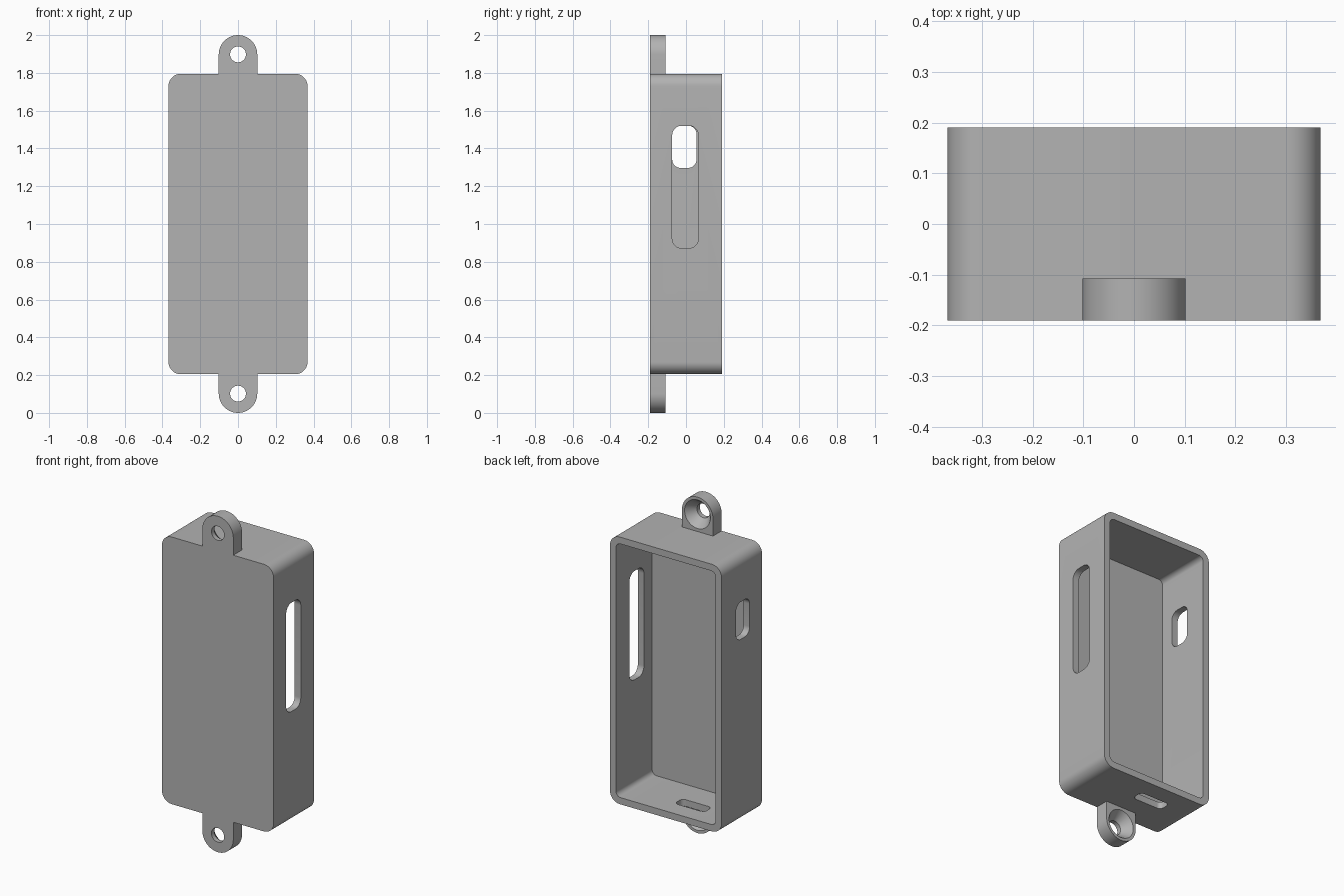
import bpy
import bmesh
from math import cos, sin, pi, radians

cube = bpy.data.objects.get("Cube")
if cube:
    bpy.data.objects.remove(cube, do_unlink=True)

grey = bpy.data.materials.new("light grey plastic")
grey.use_nodes = True
colour = (0.45, 0.45, 0.45, 1)
grey.diffuse_color = colour
grey.node_tree.nodes["Principled BSDF"].inputs["Base Color"].default_value = colour


def arc(cu, cv, r, start, end, n):
    angles = [start + (end - start) * i / n for i in range(n + 1)]
    return [(cu + r * cos(a), cv + r * sin(a)) for a in angles]


def circle(cu, cv, r):
    return arc(cu, cv, r, 0, 2 * pi, 48)[:-1]


def rounded_rect(u0, u1, v0, v1, r):
    corners = [(u1 - r, v1 - r), (u0 + r, v1 - r), (u0 + r, v0 + r), (u1 - r, v0 + r)]
    points = []
    for i, (u, v) in enumerate(corners):
        points += arc(u, v, r, i * pi / 2, (i + 1) * pi / 2, 10)
    return points


def loft(name, axis, rings):
    """Solid through rings of (profile, depth), with depth along the axis."""
    place = {"x": lambda u, v, d: (d, u, v),
             "y": lambda u, v, d: (u, d, v),
             "z": lambda u, v, d: (u, v, d)}[axis]
    bm = bmesh.new()
    loops = [[bm.verts.new(place(u, v, d)) for u, v in pts] for pts, d in rings]
    n = len(loops[0])
    for a, b in zip(loops, loops[1:]):
        for i in range(n):
            j = (i + 1) % n
            bm.faces.new((a[i], a[j], b[j], b[i]))
    bm.faces.new(loops[0])
    bm.faces.new(loops[-1])
    bmesh.ops.recalc_face_normals(bm, faces=bm.faces)
    mesh = bpy.data.meshes.new(name)
    bm.to_mesh(mesh)
    bm.free()
    mesh.materials.append(grey)
    obj = bpy.data.objects.new(name, mesh)
    bpy.context.collection.objects.link(obj)
    return obj


def prism(name, axis, profile, d0, d1):
    return loft(name, axis, [(profile, d0), (profile, d1)])


def activate(obj):
    bpy.ops.object.select_all(action="DESELECT")
    obj.select_set(True)
    bpy.context.view_layer.objects.active = obj


def cut(obj, cutter):
    cutter.hide_render = True
    mod = obj.modifiers.new("cut", "BOOLEAN")
    mod.operation = "DIFFERENCE"
    mod.solver = "EXACT"
    mod.object = cutter
    activate(obj)
    bpy.ops.object.modifier_apply(modifier=mod.name)
    bpy.data.objects.remove(cutter, do_unlink=True)


def finish(obj):
    activate(obj)
    bpy.ops.object.shade_smooth_by_angle(angle=radians(30))


# Open-backed case
HW, HD, Z0, Z1, WALL = 0.368, 0.19, 0.205, 1.795, 0.04
case = prism("case", "y", rounded_rect(-HW, HW, Z0, Z1, 0.065), -HD, HD)
cavity = rounded_rect(-HW + WALL, HW - WALL, Z0 + WALL, Z1 - WALL, 0.03)
cut(case, prism("cavity_cutter", "y", cavity, -HD + WALL, HD + 0.1))

# Openings in the side walls and the floor
long_slot = rounded_rect(-0.073, 0.065, 0.872, 1.52, 0.05)
cut(case, prism("long_slot_cutter", "x", long_slot, 0.25, 0.5))
short_slot = rounded_rect(-0.073, 0.056, 1.297, 1.52, 0.045)
cut(case, prism("short_slot_cutter", "x", short_slot, -0.5, -0.25))
floor_slot = rounded_rect(-0.178, 0.018, 0.01, 0.083, 0.025)
cut(case, prism("floor_slot_cutter", "z", floor_slot, 0.15, 0.3))
finish(case)

# Mounting lugs with countersunk screw holes
LUG_R, LUG_BACK = 0.102, -0.108
for name, side in (("top_lug", 1), ("bottom_lug", -1)):
    base, centre = 1 + side * (Z1 - 1), 1 + side * (1 - LUG_R)
    outline = [(LUG_R, base)]
    outline += [(u, centre + side * v) for u, v in arc(0, 0, LUG_R, 0, pi, 32)]
    outline += [(-LUG_R, base)]
    lug = prism(name, "y", outline, -HD, LUG_BACK)
    hole, rim, beyond = (circle(0, centre, r) for r in (0.042, 0.085, 0.093))
    cut(lug, loft("screw_cutter", "y", [(hole, -0.3), (hole, -0.163),
                                        (rim, LUG_BACK), (beyond, LUG_BACK + 0.01)]))
    finish(lug)
